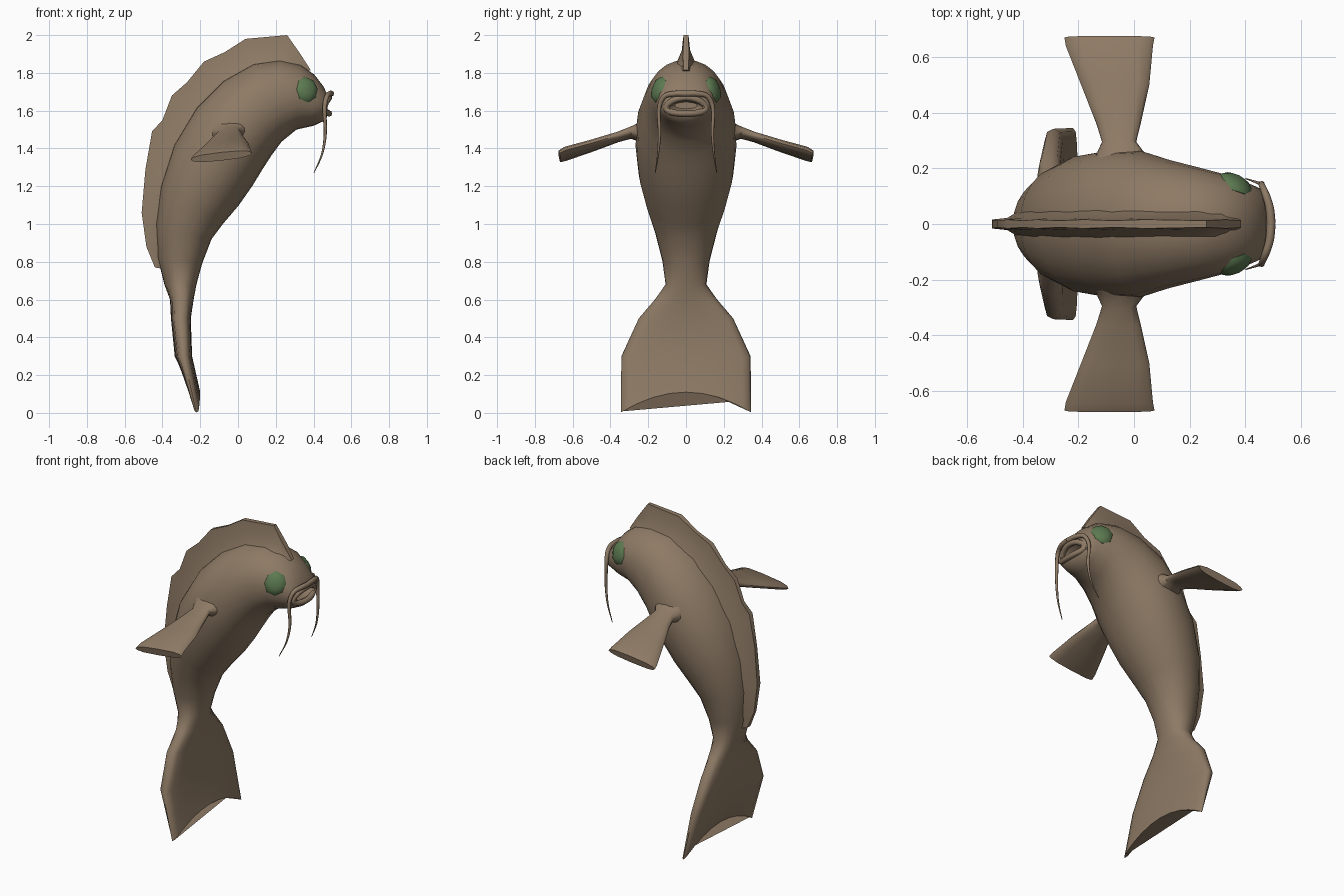
import bpy, bmesh, math
from mathutils import Vector

if "Cube" in bpy.data.objects:
    bpy.data.objects.remove(bpy.data.objects["Cube"])


def material(name, rgb):
    m = bpy.data.materials.new(name)
    m.diffuse_color = (*rgb, 1)
    m.use_nodes = True
    m.node_tree.nodes["Principled BSDF"].inputs["Base Color"].default_value = m.diffuse_color
    return m


SKIN = material("brown_skin", (0.27, 0.195, 0.13))
EYE = material("green_eye", (0.105, 0.19, 0.08))


def finish(bm, name, mat, angle=50):
    bmesh.ops.recalc_face_normals(bm, faces=bm.faces)
    me = bpy.data.meshes.new(name)
    bm.to_mesh(me)
    bm.free()
    me.materials.append(mat)
    ob = bpy.data.objects.new(name, me)
    bpy.context.collection.objects.link(ob)
    bpy.ops.object.select_all(action='DESELECT')
    ob.select_set(True)
    bpy.context.view_layer.objects.active = ob
    bpy.ops.object.shade_smooth_by_angle(angle=math.radians(angle))
    return ob


def loft(name, rings, mat=SKIN, angle=50, closed=False):
    """Skin a list of equal-length rings of points, capped unless closed."""
    bm = bmesh.new()
    vs = [[bm.verts.new(p) for p in r] for r in rings]
    n = len(rings[0])
    pairs = list(zip(vs, vs[1:])) + ([(vs[-1], vs[0])] if closed else [])
    for a, b in pairs:
        for i in range(n):
            j = (i + 1) % n
            bm.faces.new((a[i], a[j], b[j], b[i]))
    if not closed:
        bm.faces.new(vs[0])
        bm.faces.new(vs[-1])
    return finish(bm, name, mat, angle)


def tube(name, path, radii, sides=8, closed=False):
    """Round tube along a path with a radius at every point."""
    path = [Vector(p) for p in path]
    n, rings = len(path), []
    for i, p in enumerate(path):
        a = path[(i - 1) % n] if closed else path[max(i - 1, 0)]
        b = path[(i + 1) % n] if closed else path[min(i + 1, n - 1)]
        t = (b - a).normalized()
        u = (Vector((1, 0, 0)) - t * t.x).normalized()
        v = t.cross(u)
        rings.append([p + radii[i] * (u * math.cos(k * math.tau / sides) + v * math.sin(k * math.tau / sides))
                      for k in range(sides)])
    return loft(name, rings, closed=closed)


def smooth_path(pts, steps=4):
    """Catmull-Rom resampling."""
    P = [Vector(p) for p in pts]
    P = [2 * P[0] - P[1]] + P + [2 * P[-1] - P[-2]]
    out = []
    for i in range(1, len(P) - 2):
        a, b, c, d = P[i - 1:i + 3]
        for s in range(steps):
            t = s / steps
            out.append(0.5 * (2 * b + (c - a) * t + (2 * a - 5 * b + 4 * c - d) * t * t
                              + (3 * b - a - 3 * c + d) * t ** 3))
    return out + [P[-2]]


# Body and tail: back x, back z, belly x, belly z, half width
SECTIONS = [
    (0.41, 1.645, 0.41, 1.61, 0.06),
    (0.475, 1.675, 0.475, 1.58, 0.09),
    (0.455, 1.725, 0.465, 1.55, 0.125),
    (0.405, 1.79, 0.40, 1.52, 0.15),
    (0.33, 1.845, 0.31, 1.50, 0.18),
    (0.22, 1.87, 0.23, 1.435, 0.205),
    (0.08, 1.85, 0.175, 1.36, 0.23),
    (-0.08, 1.76, 0.13, 1.29, 0.262),
    (-0.22, 1.62, 0.075, 1.20, 0.267),
    (-0.34, 1.42, 0.005, 1.10, 0.25),
    (-0.41, 1.20, -0.08, 1.00, 0.21),
    (-0.435, 1.0, -0.14, 0.92, 0.165),
    (-0.425, 0.82, -0.19, 0.79, 0.125),
    (-0.39, 0.68, -0.22, 0.68, 0.108),
    (-0.36, 0.60, -0.235, 0.60, 0.165),
    (-0.355, 0.50, -0.25, 0.50, 0.25),
    (-0.335, 0.30, -0.243, 0.30, 0.342),
    (-0.24, 0.005, -0.20, 0.0, 0.345),
]
N = 24
rings = []
for k, (bx, bz, lx, lz, w) in enumerate(SECTIONS):
    power = 0.5 if k >= 15 else 0.75 if k == 14 else 0.92
    ring = []
    for i in range(N):
        a = i * math.tau / N
        c, s = math.cos(a), math.sin(a)
        c = math.copysign(abs(c) ** power, c)
        t = (1 + c) / 2
        notch = 0.11 * (1 - s * s) if k == len(SECTIONS) - 1 else 0
        ring.append((lx + (bx - lx) * t, s * w, lz + (bz - lz) * t + notch))
    rings.append(ring)
loft("body", rings)

# Dorsal fin: outer edge x, z and base x, z
FIN = [
    (0.385, 1.815, 0.35, 1.80), (0.33, 1.90, 0.31, 1.82), (0.26, 2.0, 0.22, 1.84),
    (0.04, 1.98, 0.07, 1.81), (-0.07, 1.91, -0.03, 1.76), (-0.18, 1.86, -0.12, 1.69),
    (-0.27, 1.75, -0.20, 1.60), (-0.35, 1.68, -0.27, 1.48), (-0.40, 1.55, -0.32, 1.38),
    (-0.455, 1.49, -0.35, 1.29), (-0.49, 1.29, -0.38, 1.18), (-0.51, 1.06, -0.40, 1.03),
    (-0.485, 0.88, -0.40, 0.88), (-0.44, 0.77, -0.38, 0.76)]
rings = []
for k, (ox, oz, ix, iz) in enumerate(FIN):
    mx, mz = (ox + ix) / 2, (oz + iz) / 2
    e = 0.012 + 0.004 * (k % 2)
    rings.append([(ix, -0.055, iz), (mx, -0.022, mz), (ox, -e, oz),
                  (ox, e, oz), (mx, 0.022, mz), (ix, 0.055, iz)])
loft("dorsal_fin", rings)

# Pectoral fins: y, rear x, rear z, front x, front z, half thickness
PECTORAL = [
    (0.17, -0.20, 1.48, 0.12, 1.50, 0.10),
    (0.24, -0.14, 1.47, 0.05, 1.49, 0.055),
    (0.295, -0.115, 1.472, 0.008, 1.492, 0.028),
    (0.36, -0.135, 1.452, 0.024, 1.47, 0.024),
    (0.50, -0.19, 1.40, 0.055, 1.428, 0.026),
    (0.64, -0.245, 1.352, 0.068, 1.39, 0.028),
    (0.67, -0.25, 1.34, 0.074, 1.375, 0.022)]
for side, tag in ((1, "left"), (-1, "right")):
    rings = []
    for y, rx, rz, fx, fz, h in PECTORAL:
        ring = []
        for i in range(12):
            a = i * math.tau / 12
            c = math.copysign(abs(math.cos(a)) ** 0.6, math.cos(a))
            t = (1 + c) / 2
            ring.append((rx + (fx - rx) * t, side * (y + 0.25 * h * math.sin(a)),
                         rz + (fz - rz) * t + h * math.sin(a)))
        rings.append(ring)
    loft(tag + "_pectoral_fin", rings)

    # Whisker sweeping from the upper lip out and down
    path = smooth_path([(0.493, 0, 1.69), (0.487, side * 0.06, 1.69), (0.47, side * 0.115, 1.675),
                        (0.458, side * 0.143, 1.61), (0.462, side * 0.14, 1.48),
                        (0.445, side * 0.148, 1.37), (0.402, side * 0.163, 1.27)])
    n = len(path) - 1
    tube(tag + "_whisker", path, [0.016 - 0.014 * (i / n) ** 1.5 for i in range(n + 1)])

    # Faceted flat eye tilted forward and up
    bm = bmesh.new()
    bmesh.ops.create_uvsphere(bm, u_segments=8, v_segments=6, radius=1)
    normal = Vector((0.42, side * 0.85, 0.30)).normalized()
    rot = normal.to_track_quat('Z', 'Y')
    for v in bm.verts:
        v.co = rot @ Vector((v.co.x * 0.068, v.co.y * 0.072, v.co.z * 0.03))
        v.co += Vector((0.362, side * 0.143, 1.712))
    finish(bm, tag + "_eye", EYE)

# Lips around the open mouth
lip = []
for i in range(24):
    a = i * math.tau / 24
    y, z = math.cos(a), math.sin(a)
    lip.append((0.482 - 0.025 * y * y, 0.105 * y, 1.627 + 0.042 * z - 0.012 * y * y))
tube("lips", lip, [0.017] * 24, closed=True)
